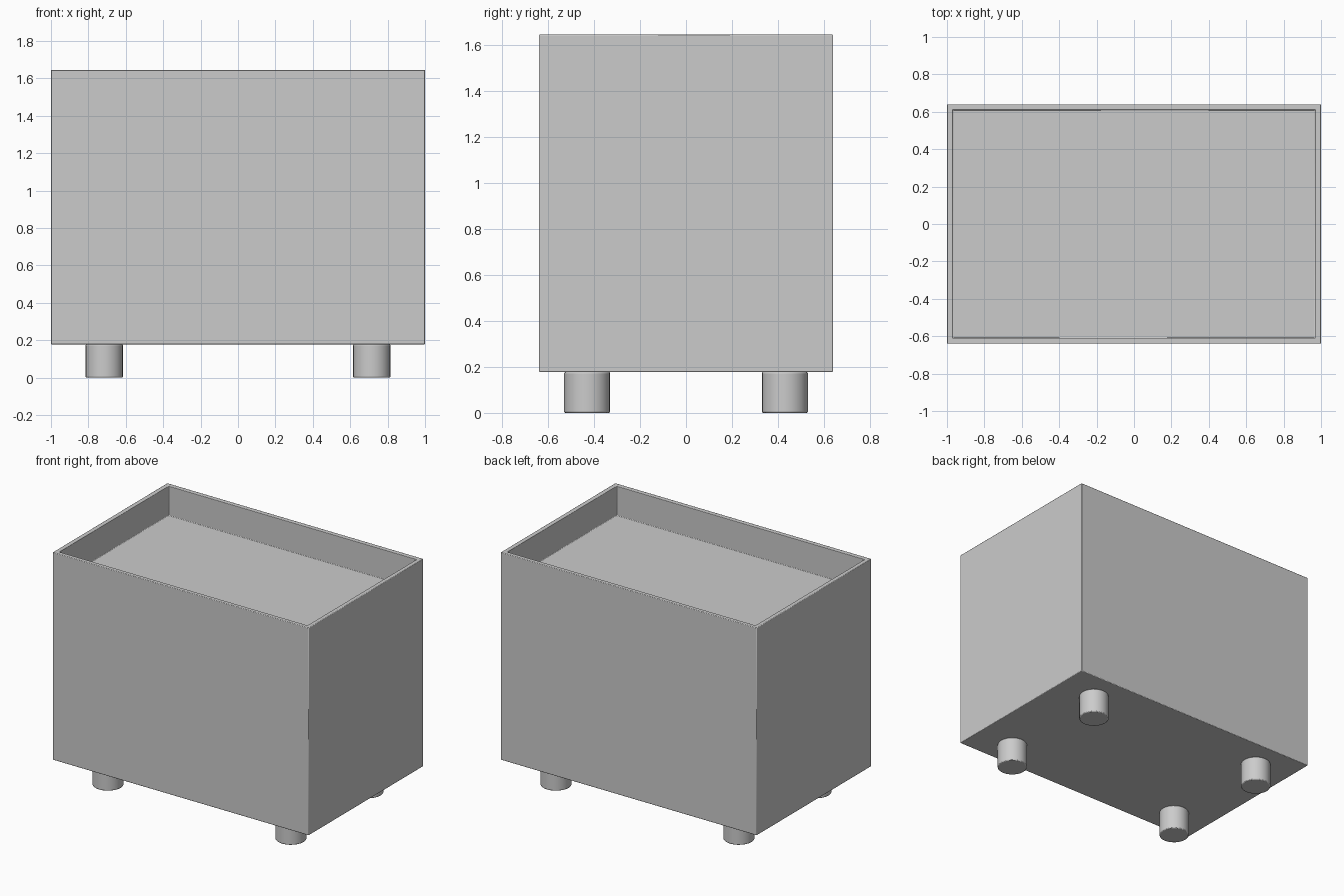
import bpy, bmesh

if "Cube" in bpy.data.objects:
    bpy.data.objects.remove(bpy.data.objects["Cube"])

W, D = 2.0, 1.28            # outer width and depth
Z0, Z1 = 0.178, 1.645       # box bottom and rim
WALL, RECESS = 0.042, 0.21  # rim thickness, recess depth


def finish(bm, name, bevel):
    bmesh.ops.recalc_face_normals(bm, faces=bm.faces)
    mesh = bpy.data.meshes.new(name)
    bm.to_mesh(mesh)
    bm.free()
    ob = bpy.data.objects.new(name, mesh)
    bpy.context.collection.objects.link(ob)
    mod = ob.modifiers.new("soft_edges", 'BEVEL')
    mod.width = bevel
    mod.segments = 2
    mod.limit_method = 'ANGLE'
    mod.angle_limit = 1.0
    bpy.ops.object.select_all(action='DESELECT')
    ob.select_set(True)
    bpy.context.view_layer.objects.active = ob
    bpy.ops.object.shade_smooth_by_angle()
    return ob


# Planter box: block with the top inset to a rim and pushed down
bm = bmesh.new()
bmesh.ops.create_cube(bm, size=1)
bmesh.ops.scale(bm, vec=(W, D, Z1 - Z0), verts=bm.verts)
bmesh.ops.translate(bm, vec=(0, 0, (Z0 + Z1) / 2), verts=bm.verts)
bm.normal_update()
top = max(bm.faces, key=lambda f: f.calc_center_median().z)
bmesh.ops.inset_region(bm, faces=[top], thickness=WALL)
new = bmesh.ops.extrude_discrete_faces(bm, faces=[top])['faces']
bmesh.ops.translate(bm, vec=(0, 0, -RECESS), verts=new[0].verts)
finish(bm, "planter_box", 0.004)

# Four short round feet
for x, xname in ((-0.715, "left"), (0.715, "right")):
    for y, yname in ((-0.43, "front"), (0.43, "back")):
        bm = bmesh.new()
        bmesh.ops.create_cone(bm, cap_ends=True, segments=24,
                              radius1=0.1, radius2=0.1, depth=Z0)
        bmesh.ops.translate(bm, vec=(x, y, Z0 / 2), verts=bm.verts)
        finish(bm, f"{yname}_{xname}_foot", 0.006)
